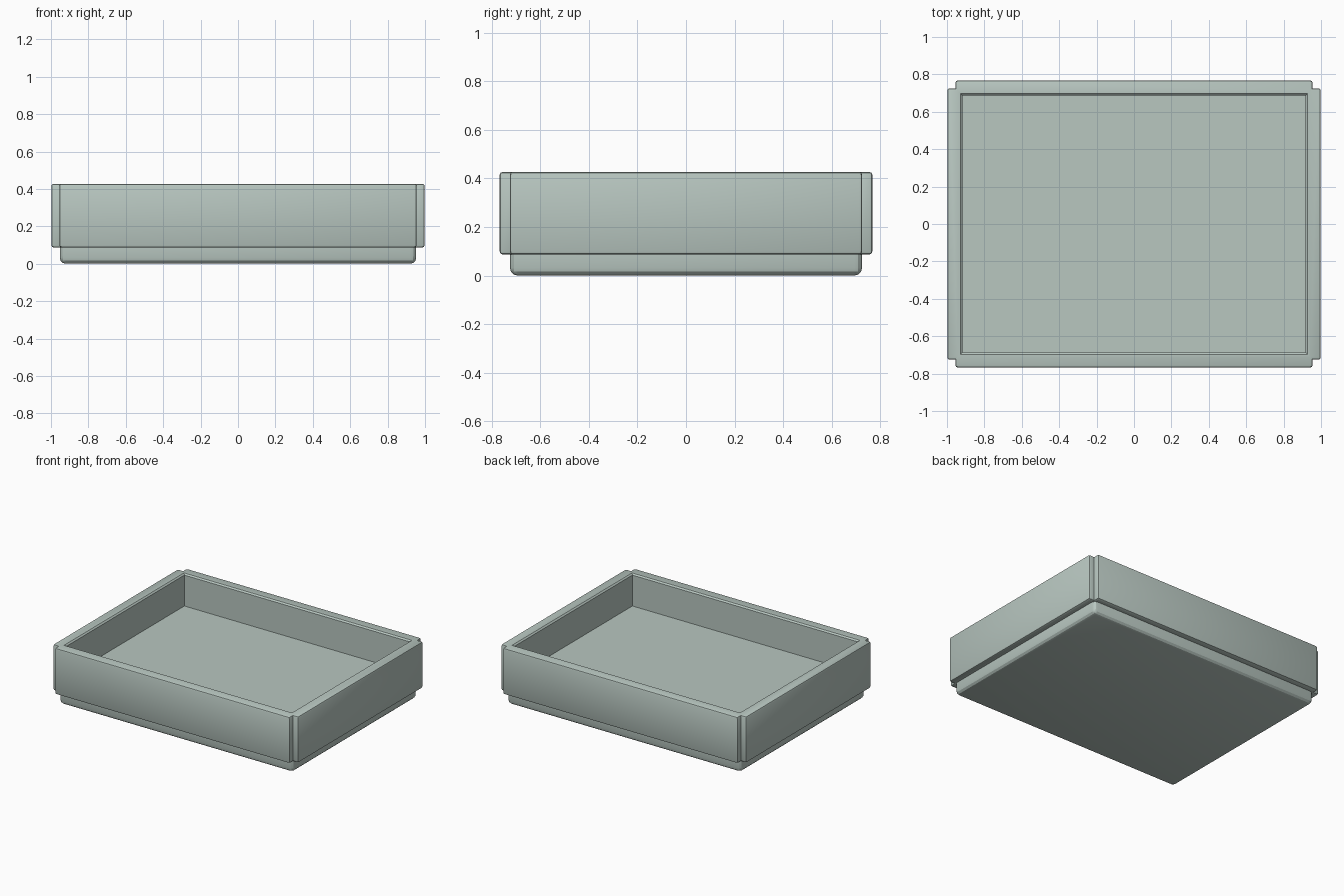
import bpy, bmesh

if "Cube" in bpy.data.objects:
    bpy.data.objects.remove(bpy.data.objects["Cube"])

mat = bpy.data.materials.new("pale sage grey")
mat.diffuse_color = (0.48, 0.57, 0.53, 1)
mat.use_nodes = True
mat.node_tree.nodes["Principled BSDF"].inputs["Base Color"].default_value = mat.diffuse_color


def prism(name, outline, z0, z1):
    """Closed prism from a counter-clockwise outline."""
    bm = bmesh.new()
    low = [bm.verts.new((x, y, z0)) for x, y in outline]
    face = bm.faces.new(low)
    top = bmesh.ops.extrude_face_region(bm, geom=[face])["geom"]
    bmesh.ops.translate(bm, vec=(0, 0, z1 - z0),
                        verts=[v for v in top if isinstance(v, bmesh.types.BMVert)])
    bmesh.ops.recalc_face_normals(bm, faces=bm.faces)
    mesh = bpy.data.meshes.new(name)
    ob = bpy.data.objects.new(name, mesh)
    bpy.context.collection.objects.link(ob)
    mesh.materials.append(mat)
    return ob, bm


def bevel(bm, edges, width, segments):
    bmesh.ops.bevel(bm, geom=edges, offset=width, segments=segments,
                    profile=0.5, affect='EDGES')


def finish(ob, bm):
    bm.to_mesh(ob.data)
    bm.free()


def rect(x, y):
    return [(-x, -y), (x, -y), (x, y), (-x, y)]


# Wall panels: one band with a small square notch at each corner
X, Y, NX, NY = 0.998, 0.767, 0.955, 0.725
outline = [(-NX, -Y), (NX, -Y), (NX, -NY), (X, -NY), (X, NY), (NX, NY),
           (NX, Y), (-NX, Y), (-NX, NY), (-X, NY), (-X, -NY), (-NX, -NY)]
walls, bm = prism("wall_panels", outline, 0.087, 0.427)
bevel(bm, [e for e in bm.edges if e.is_convex], 0.012, 2)
finish(walls, bm)

# Base tray with rounded lower and corner edges
base, bm = prism("base_tray", rect(0.953, 0.725), 0.0, 0.17)
bevel(bm, [e for e in bm.edges if min(v.co.z for v in e.verts) < 0.1], 0.032, 3)
finish(base, bm)

# Cavity cutter, flared at the top to chamfer the inner rim
cutter, bm = prism("cavity_cutter", rect(0.917, 0.687), 0.19, 0.417)
lid = max(bm.faces, key=lambda f: f.calc_center_median().z)
ext = bmesh.ops.extrude_face_region(bm, geom=[lid])["geom"]
bmesh.ops.delete(bm, geom=[lid], context='FACES_ONLY')
for v in [g for g in ext if isinstance(g, bmesh.types.BMVert)]:
    v.co.x += 0.02 if v.co.x > 0 else -0.02
    v.co.y += 0.02 if v.co.y > 0 else -0.02
    v.co.z = 0.437
bmesh.ops.recalc_face_normals(bm, faces=bm.faces)
finish(cutter, bm)
cutter.hide_render = True
cutter.hide_set(True)

# Hollow the walls and fuse in the base
for name, op, other in (("join_base", 'UNION', base), ("hollow", 'DIFFERENCE', cutter)):
    mod = walls.modifiers.new(name, 'BOOLEAN')
    mod.operation, mod.object, mod.solver = op, other, 'EXACT'
bpy.context.view_layer.update()
graph = bpy.context.evaluated_depsgraph_get()
fused = bpy.data.meshes.new_from_object(walls.evaluated_get(graph))
walls.modifiers.clear()
walls.data = fused
walls.name = "stacking_tray"
for helper in (base, cutter):
    bpy.data.objects.remove(helper)

# Smooth rounded edges, keep corners crisp
bpy.ops.object.select_all(action='DESELECT')
walls.select_set(True)
bpy.context.view_layer.objects.active = walls
bpy.ops.object.shade_smooth_by_angle(angle=0.5)
